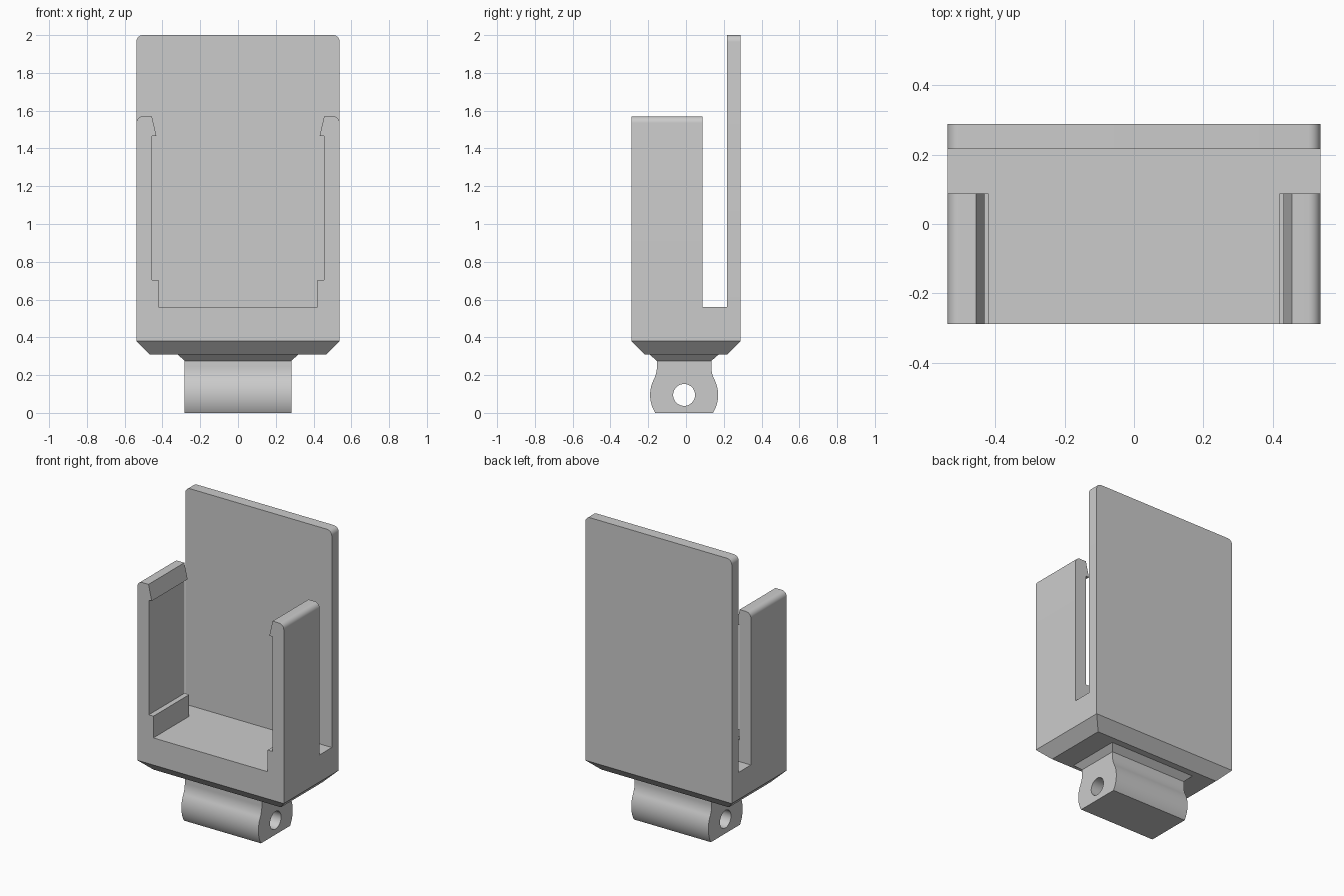
import bpy, bmesh
from math import sin, cos, pi, sqrt, atan2
from mathutils import Vector

cube = bpy.data.objects.get("Cube")
if cube:
    bpy.data.objects.remove(cube, do_unlink=True)

GREY = (0.6, 0.6, 0.6, 1)
mat = bpy.data.materials.new("light grey plastic")
mat.use_nodes = True
mat.diffuse_color = GREY
mat.node_tree.nodes["Principled BSDF"].inputs["Base Color"].default_value = GREY


def finish(name, bm):
    bmesh.ops.recalc_face_normals(bm, faces=bm.faces)
    mesh = bpy.data.meshes.new(name)
    bm.to_mesh(mesh)
    bm.free()
    mesh.materials.append(mat)
    obj = bpy.data.objects.new(name, mesh)
    bpy.context.collection.objects.link(obj)
    return obj


def prism(name, points, depth):
    """Extrude a closed outline of 3D points along a vector."""
    bm = bmesh.new()
    face = bm.faces.new([bm.verts.new(p) for p in points])
    ext = bmesh.ops.extrude_face_region(bm, geom=[face])["geom"]
    bmesh.ops.translate(bm, vec=depth, verts=[v for v in ext if isinstance(v, bmesh.types.BMVert)])
    return finish(name, bm)


def loft(name, rings):
    """Stack rectangles given as (z, half x, y min, y max)."""
    bm = bmesh.new()
    loops = [[bm.verts.new(p) for p in ((-x, a, z), (x, a, z), (x, b, z), (-x, b, z))]
             for z, x, a, b in rings]
    for low, high in zip(loops, loops[1:]):
        for i in range(4):
            j = (i + 1) % 4
            bm.faces.new((low[i], low[j], high[j], high[i]))
    bm.faces.new(loops[0])
    bm.faces.new(loops[-1])
    return finish(name, bm)


def arc(cx, cz, r, start, end, steps):
    return [(cx + r * cos(start + (end - start) * i / steps),
             cz + r * sin(start + (end - start) * i / steps)) for i in range(steps + 1)]


def combine(target, tool, operation):
    mod = target.modifiers.new(operation.lower(), "BOOLEAN")
    mod.operation, mod.solver, mod.object = operation, "EXACT", tool
    bpy.context.view_layer.objects.active = target
    bpy.ops.object.modifier_apply(modifier=mod.name)
    bpy.data.objects.remove(tool, do_unlink=True)


W, FRONT, BACK, FLOOR, R = 0.538, -0.288, 0.288, 0.56, 0.035

# Base block with chamfered underside
holder = loft("phone_holder", [(0.31, W - 0.07, FRONT + 0.07, BACK - 0.07),
                               (0.38, W, FRONT, BACK), (FLOOR, W, FRONT, BACK)])

# Back plate with rounded top corners
top = arc(W - R, 2 - R, R, 0, pi / 2, 8)
half = [(W, 0.45)] + top
outline = half + [(-x, z) for x, z in reversed(half)]
plate = prism("back_plate", [(x, 0.216, z) for x, z in outline], Vector((0, BACK - 0.216, 0)))
combine(holder, plate, "UNION")

# Side arms with a snap lip at the top and a ledge at the bottom
arm = ([(W, 0.45)] + arc(W - R, 1.57 - R, R, 0, pi / 2, 8) +
       [(0.456, 1.57), (0.432, 1.466), (0.454, 1.466), (0.454, 0.704), (0.42, 0.704), (0.42, 0.45)])
for side, name in ((1, "left_arm"), (-1, "right_arm")):
    part = prism(name, [(side * x, FRONT, z) for x, z in arm], Vector((0, 0.088 - FRONT, 0)))
    combine(holder, part, "UNION")

# Flared collar joining the base to the lug
CY, HX, NECK = -0.01, 0.283, 0.144
collar = loft("mount_collar", [(0.275, HX, CY - NECK, CY + NECK),
                               (0.31, HX + 0.036, CY - NECK - 0.04, CY + NECK + 0.04)])

# Lug: round body, flat bottom, concave fillets up to the neck
CZ, LR, FR = 0.095, 0.18, 0.15
dx = NECK + FR
dz = sqrt((LR + FR) ** 2 - dx ** 2)
tangent = atan2(dz, dx)
side = ([(NECK, 0.275)] + arc(dx, CZ + dz, FR, pi, pi + tangent, 10) +
        arc(0, CZ, LR, tangent, -atan2(CZ, sqrt(LR ** 2 - CZ ** 2)), 20)[1:])
outline = side + [(-y, z) for y, z in reversed(side)]
lug = prism("mount_lug", [(-HX, CY + y, z) for y, z in outline], Vector((2 * HX, 0, 0)))

# Pin hole through the lug
ring = arc(0, CZ, 0.058, 0, 2 * pi, 48)[:-1]
cutter = prism("pin_hole_cutter", [(-0.4, CY + y, z) for y, z in ring], Vector((0.8, 0, 0)))
cutter.hide_render = True
combine(lug, cutter, "DIFFERENCE")

# Smooth the rounded surfaces and keep the edges sharp
bpy.ops.object.select_all(action="DESELECT")
for obj in (holder, collar, lug):
    obj.select_set(True)
bpy.context.view_layer.objects.active = holder
bpy.ops.object.shade_smooth_by_angle(angle=pi / 6)
